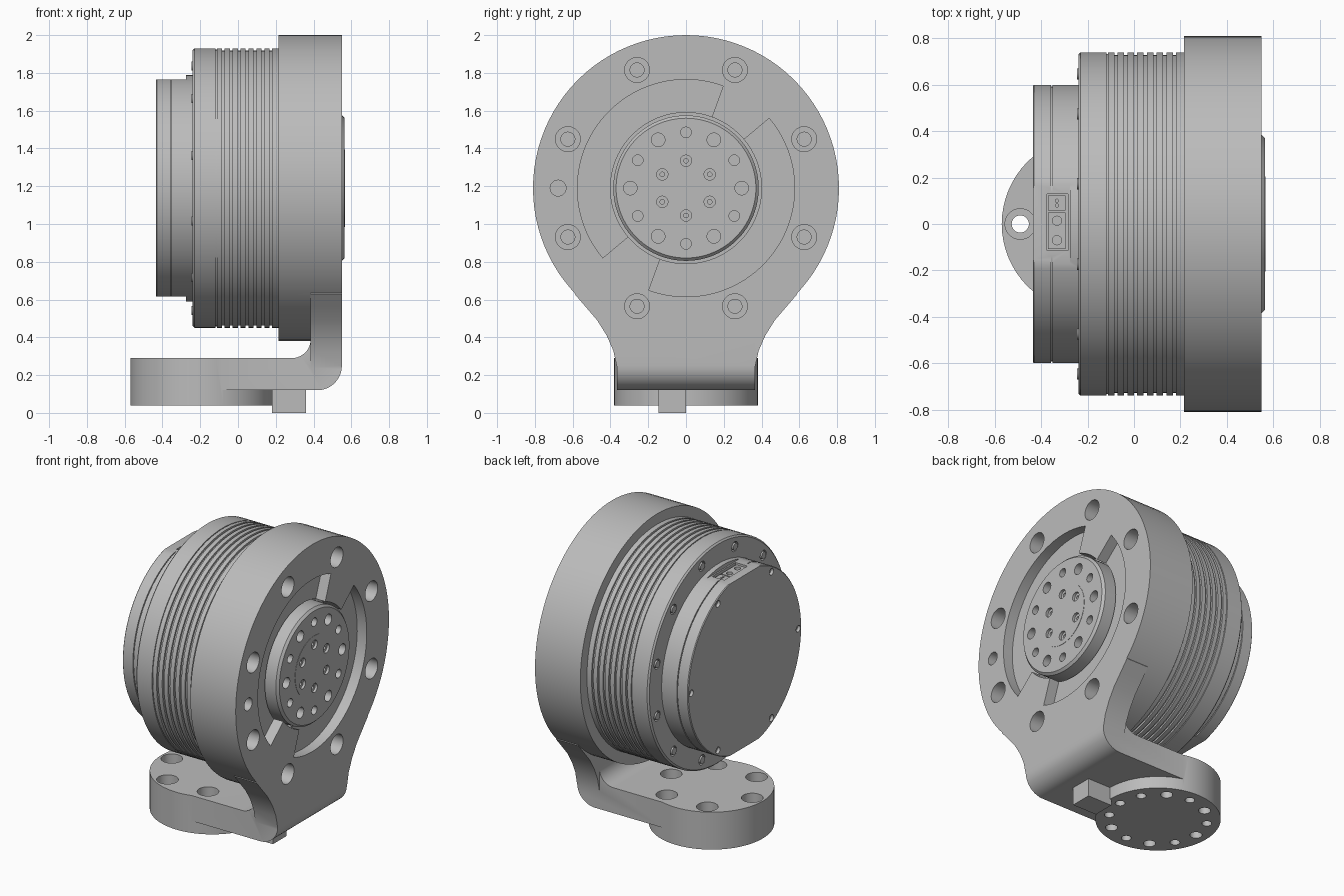
import bpy, bmesh
from math import sin, cos, pi, radians
from mathutils import Matrix, Vector

if "Cube" in bpy.data.objects:
    bpy.data.objects.remove(bpy.data.objects["Cube"])

AXIS_Z = 1.19      # height of the drum axis
FACE = 0.55        # outer face of the bracket
FOOT_X = -0.19     # centre of the foot disc

metal = bpy.data.materials.new("grey metal")
metal.use_nodes = True
grey = (0.5, 0.5, 0.5, 1)
metal.diffuse_color = grey
metal.node_tree.nodes["Principled BSDF"].inputs["Base Color"].default_value = grey

TO_X = Matrix.Rotation(pi / 2, 4, 'Y')
DRUM = Matrix.Translation((0, 0, AXIS_Z)) @ TO_X


def finish(name, bm):
    bmesh.ops.recalc_face_normals(bm, faces=bm.faces)
    mesh = bpy.data.meshes.new(name)
    bm.to_mesh(mesh)
    bm.free()
    mesh.materials.append(metal)
    obj = bpy.data.objects.new(name, mesh)
    bpy.context.collection.objects.link(obj)
    return obj


def add_lathe(bm, profile, matrix, sides=32):
    """Closed solid turned round local z from (radius, height) points."""
    rings = [[bm.verts.new(matrix @ Vector((r * cos(2 * pi * i / sides), r * sin(2 * pi * i / sides), h)))
              for i in range(sides)] for r, h in profile]
    for a, b in zip(rings, rings[1:]):
        for i in range(sides):
            j = (i + 1) % sides
            bm.faces.new((a[i], a[j], b[j], b[i]))
    bm.faces.new(rings[0])
    bm.faces.new(rings[-1])


def add_prism(bm, points, low, high, axis):
    """Outline pushed along an axis; the points use the other two axes in order."""
    def place(p, d):
        return {'x': (d, *p), 'y': (p[0], d, p[1]), 'z': (*p, d)}[axis]
    a = [bm.verts.new(place(p, low)) for p in points]
    b = [bm.verts.new(place(p, high)) for p in points]
    bm.faces.new(a)
    bm.faces.new(b)
    for i in range(len(a)):
        j = (i + 1) % len(a)
        bm.faces.new((a[i], a[j], b[j], b[i]))


def add_box(bm, x, y, z):
    add_prism(bm, [(x[0], y[0]), (x[1], y[0]), (x[1], y[1]), (x[0], y[1])], *z, 'z')


def lathe(name, profile, matrix, sides=96):
    bm = bmesh.new()
    add_lathe(bm, profile, matrix, sides)
    return finish(name, bm)


def prism(name, points, low, high, axis):
    bm = bmesh.new()
    add_prism(bm, points, low, high, axis)
    return finish(name, bm)


def combine(target, tool, operation='DIFFERENCE'):
    mod = target.modifiers.new("combine", 'BOOLEAN')
    mod.operation, mod.object, mod.solver = operation, tool, 'EXACT'
    bpy.context.view_layer.objects.active = target
    bpy.ops.object.modifier_apply(modifier=mod.name)
    bpy.data.objects.remove(tool)


def arc(cx, cy, r, start, end, steps=10):
    return [(cx + r * cos(radians(start + (end - start) * i / steps)),
             cy + r * sin(radians(start + (end - start) * i / steps))) for i in range(steps + 1)]


def on_drum(x, radius, degrees):
    a = radians(degrees)
    return Matrix.Translation((x, radius * cos(a), AXIS_Z + radius * sin(a))) @ TO_X


# Bracket: thick ring, flared neck and bent foot arm joined into one solid
bracket = lathe("bracket", [(0.81, 0.215), (0.81, FACE)], DRUM)
side = [(0.59, 0.63), (0.53, 0.56), (0.47, 0.49), (0.42, 0.41), (0.385, 0.33), (0.365, 0.24)]
neck = [(0.5, 0.8)] + side
neck += [(-y, z) for y, z in reversed(neck)]
combine(bracket, prism("neck", neck, 0.385, FACE, 'x'), 'UNION')
bend = [(FOOT_X, 0.12)] + arc(0.42, 0.25, 0.13, -90, 0) + [(FACE, 0.45), (0.385, 0.45)]
bend += arc(0.285, 0.39, 0.1, 0, -90) + [(FOOT_X, 0.29)]
# Trim the square neck bottom to the bend before adding the arm
corner = [(0.42, 0.1)] + arc(0.42, 0.25, 0.13, -90, 0) + [(0.6, 0.25), (0.6, 0.1)]
combine(bracket, prism("corner_cutter", corner, -0.6, 0.6, 'y'))
combine(bracket, prism("arm", bend, -0.365, 0.365, 'y'), 'UNION')
combine(bracket, lathe("foot", [(0.38, 0.04), (0.38, 0.29)], Matrix.Translation((FOOT_X, 0, 0)), 64), 'UNION')

# Bracket openings: centre bore, two curved recesses, bolt holes, foot holes
combine(bracket, lathe("bore_cutter", [(0.4, 0.44), (0.4, 0.6)], DRUM))
bm = bmesh.new()
for start, end in ((70, 220), (250, 400)):
    sector = arc(0, AXIS_Z, 0.575, start, end, 40) + arc(0, AXIS_Z, 0.39, end, start, 40)
    add_prism(bm, sector, 0.48, 0.6, 'x')
combine(bracket, finish("recess_cutter", bm))

bm = bmesh.new()
for k in range(8):
    add_lathe(bm, [(0.037, -0.28), (0.037, -0.12), (0.066, -0.12), (0.066, 0.05)],
              on_drum(FACE, 0.677, 22.5 + 45 * k))
add_lathe(bm, [(0.042, -0.12), (0.042, 0.05)], on_drum(FACE, 0.677, 180))
for k in range(12):
    a = radians(30 * k)
    spot = Matrix.Translation((FOOT_X + 0.3 * cos(a), 0.3 * sin(a), 0))
    if k % 2:
        add_lathe(bm, [(0.03, 0), (0.03, 0.1)], spot)
    elif k:
        add_lathe(bm, [(0.037, 0), (0.037, 0.22), (0.066, 0.22), (0.066, 0.32)], spot)
    else:
        add_lathe(bm, [(0.03, 0), (0.03, 0.1)], spot)
        add_lathe(bm, [(0.066, 0.22), (0.066, 0.32)], spot)
combine(bracket, finish("hole_cutter", bm))

# Stop block under the arm
bm = bmesh.new()
add_box(bm, (0.18, 0.36), (-0.145, 0), (0, 0.13))
stop_block = finish("stop_block", bm)

# Output hub with two rings of holes and a raised centre disc
hub = lathe("output_hub", [(0.385, 0.42), (0.385, 0.55), (0.37, 0.565)], DRUM)
bm = bmesh.new()
for k in range(12):
    size = 0.028 if k % 2 else 0.036
    add_lathe(bm, [(size, -0.06), (size, 0.03)], on_drum(0.565, 0.295, 30 * k))
for k in range(6):
    add_lathe(bm, [(0.012, -0.04), (0.012, -0.015), (0.03, -0.015), (0.03, 0.03)],
              on_drum(0.565, 0.145, 30 + 60 * k), 20)
combine(hub, finish("hub_hole_cutter", bm))
hub_disc = lathe("hub_disc", [(0.205, 0.55), (0.205, 0.567)], DRUM, 64)
bm = bmesh.new()
for k in range(6):
    add_lathe(bm, [(0.03, -0.03), (0.03, 0.03)], on_drum(0.565, 0.145, 30 + 60 * k), 20)
combine(hub_disc, finish("disc_hole_cutter", bm))

# Grooved motor drum
profile = [(0.73, -0.24), (0.74, -0.23), (0.74, -0.118), (0.733, -0.118), (0.733, -0.112), (0.74, -0.112)]
for k in range(7):
    x = -0.085 + 0.042 * k
    profile += [(0.74, x), (0.728, x), (0.728, x + 0.014), (0.74, x + 0.014)]
profile += [(0.74, 0.25)]
drum = lathe("motor_drum", profile, DRUM)
bm = bmesh.new()
for k in range(12):
    add_lathe(bm, [(0.033, -0.03), (0.033, 0.04)], on_drum(-0.24, 0.67, 15 + 30 * k), 20)
combine(drum, finish("drum_hole_cutter", bm))
bm = bmesh.new()
for k in range(12):
    add_lathe(bm, [(0.024, -0.005), (0.024, 0.035)], on_drum(-0.24, 0.67, 15 + 30 * k), 20)
drum_screws = finish("drum_screws", bm)

# Rear cap with a seam, flats above and below, and a socket pocket
cap = lathe("rear_cap", [(0.595, -0.435), (0.6, -0.43), (0.6, -0.358), (0.592, -0.358),
                         (0.592, -0.352), (0.6, -0.352), (0.6, -0.23)], DRUM)
bm = bmesh.new()
for sign in (1, -1):
    edges = sorted((AXIS_Z + sign * 0.575, AXIS_Z + sign * 0.7))
    add_box(bm, (-0.5, -0.275), (-0.4, 0.4), edges)
combine(cap, finish("flat_cutter", bm))
bm = bmesh.new()
add_box(bm, (-0.375, -0.285), (-0.115, 0.13), (1.69, 1.85))
for k in range(6):
    add_lathe(bm, [(0.022, -0.05), (0.022, 0.02)], on_drum(-0.435, 0.565, 60 * k), 20)
combine(cap, finish("pocket_cutter", bm))

# Sockets set in the pocket
sockets = []
for name, y, pins, size in (("power_socket", (-0.108, 0.05), (-0.07, 0.014), 0.02),
                            ("signal_socket", (0.058, 0.122), (0.08, 0.1), 0.007)):
    bm = bmesh.new()
    add_box(bm, (-0.37, -0.295), y, (1.68, 1.755))
    sockets.append(finish(name, bm))
    bm = bmesh.new()
    for pin in pins:
        add_lathe(bm, [(size, 1.725), (size, 1.8)], Matrix.Translation((-0.332, pin, 0)), 16)
    combine(sockets[-1], finish("pin_cutter", bm))

# Smooth shading with sharp edges kept
for obj in [bracket, hub, hub_disc, drum, drum_screws, cap, stop_block] + sockets:
    bpy.ops.object.select_all(action='DESELECT')
    obj.select_set(True)
    bpy.context.view_layer.objects.active = obj
    bpy.ops.object.shade_smooth_by_angle(angle=radians(30))
